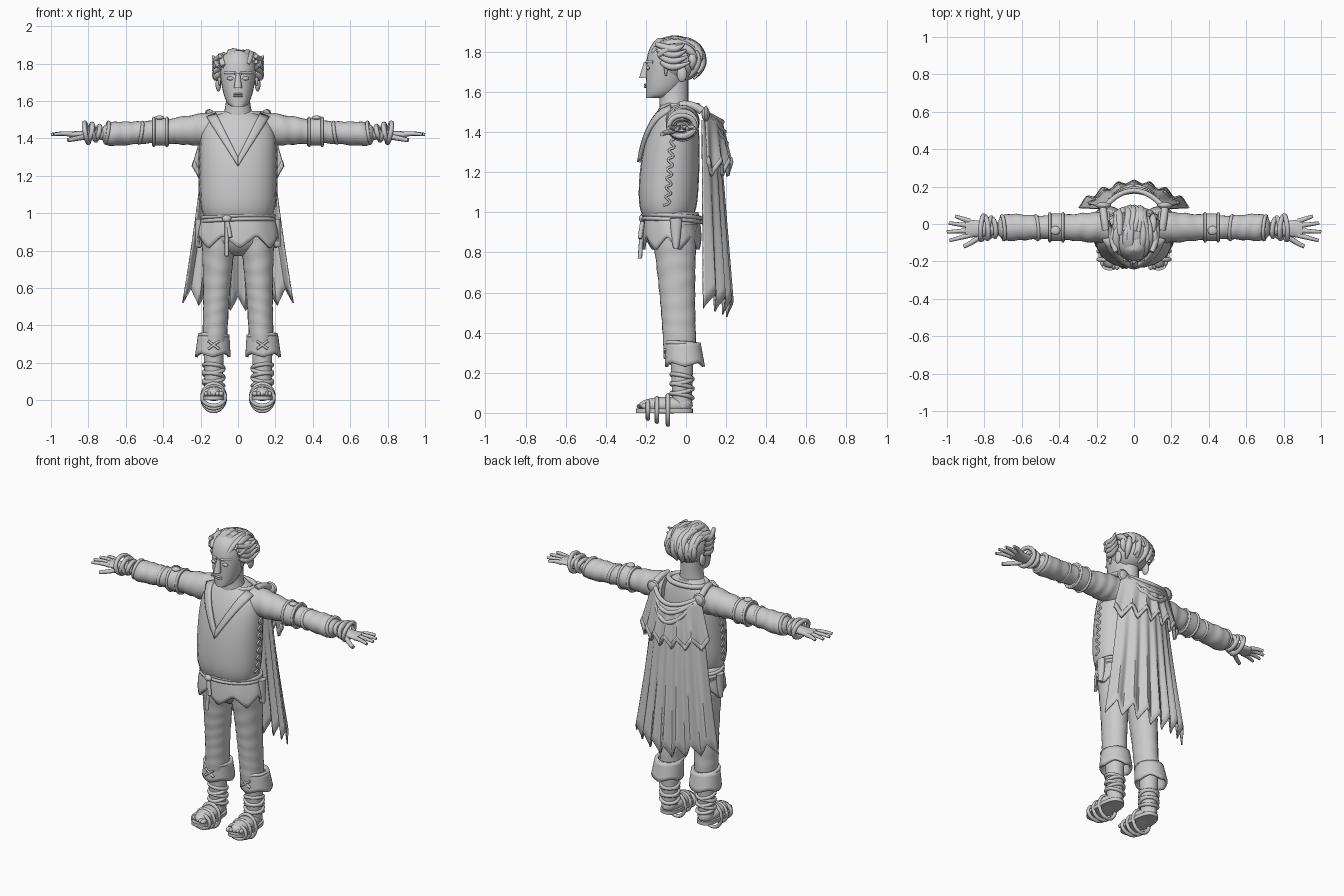
import bpy, bmesh, random
from math import sin, cos, pi, radians, copysign, sqrt
from mathutils import Matrix, Vector

random.seed(4)
default_cube = bpy.data.objects.get("Cube")
if default_cube:
    bpy.data.objects.remove(default_cube)

GREY = (.6, .6, .6, 1)
grey = bpy.data.materials.new("plain_grey")
grey.use_nodes = True
grey.diffuse_color = GREY
grey.node_tree.nodes["Principled BSDF"].inputs["Base Color"].default_value = GREY


def add_object(name, data):
    obj = bpy.data.objects.new(name, data)
    bpy.context.scene.collection.objects.link(obj)
    data.materials.append(grey)
    return obj


def finish(name, bm, mirror=False, thickness=0):
    bmesh.ops.recalc_face_normals(bm, faces=bm.faces)
    mesh = bpy.data.meshes.new(name)
    bm.to_mesh(mesh)
    bm.free()
    for polygon in mesh.polygons:
        polygon.use_smooth = True
    mesh.set_sharp_from_angle(angle=radians(40))
    obj = add_object(name, mesh)
    if mirror:
        obj.modifiers.new("mirror", "MIRROR").use_mirror_merge = False
    if thickness:
        solid = obj.modifiers.new("thickness", "SOLIDIFY")
        solid.thickness, solid.offset = thickness, 0


def place(axis, along, u, v):
    return {"x": (along, u, v), "y": (u, along, v), "z": (u, v, along)}[axis]


def loft(name, low, high, shape, axis="z", mirror=False, ripple=0, power=2, steps=20, sides=24):
    """Skin ellipses along an axis; shape(t) gives two centres and two radii."""
    bm, rings = bmesh.new(), []
    for step in range(steps + 1):
        t = step / steps
        centre_u, centre_v, radius_u, radius_v = shape(t)
        ring_verts = []
        for side in range(sides):
            angle = 2 * pi * side / sides
            c, s = cos(angle), sin(angle)
            fold = 1 + ripple * sin(t * 50 + 2 * sin(angle + t * 6))
            u = centre_u + radius_u * fold * copysign(abs(c) ** (2 / power), c)
            v = centre_v + radius_v * fold * copysign(abs(s) ** (2 / power), s)
            ring_verts.append(bm.verts.new(place(axis, low + (high - low) * t, u, v)))
        rings.append(ring_verts)
    for lower, upper in zip(rings, rings[1:]):
        for i in range(sides):
            j = (i + 1) % sides
            bm.faces.new((lower[i], lower[j], upper[j], upper[i]))
    bm.faces.new(rings[0])
    bm.faces.new(rings[-1])
    finish(name, bm, mirror)


def sheet(name, columns, rows, surface, thickness, mirror=False):
    bm = bmesh.new()
    grid = [[bm.verts.new(surface(i / columns, j / rows)) for j in range(rows + 1)]
            for i in range(columns + 1)]
    for left, right in zip(grid, grid[1:]):
        for j in range(rows):
            bm.faces.new((left[j], right[j], right[j + 1], left[j + 1]))
    bmesh.ops.remove_doubles(bm, verts=bm.verts, dist=.0001)
    finish(name, bm, mirror, thickness)


def ball(name, centre, radii, mirror=False):
    bm = bmesh.new()
    matrix = Matrix.Translation(centre) @ Matrix.Diagonal((*radii, 1))
    bmesh.ops.create_uvsphere(bm, u_segments=24, v_segments=16, radius=1, matrix=matrix)
    finish(name, bm, mirror)


def strands(name, paths, radius, mirror=False, cyclic=False, taper=lambda t: 1):
    curve = bpy.data.curves.new(name, "CURVE")
    curve.dimensions, curve.bevel_depth, curve.bevel_resolution = "3D", radius, 2
    curve.use_fill_caps, curve.resolution_u = True, 4
    if mirror:
        paths = paths + [[(-x, y, z) for x, y, z in path] for path in paths]
    for path in paths:
        spline = curve.splines.new("NURBS")
        spline.points.add(len(path) - 1)
        for i, (point, position) in enumerate(zip(spline.points, path)):
            point.co = (*position, 1)
            point.radius = taper(i / (len(path) - 1))
        spline.order_u = 3
        spline.use_cyclic_u, spline.use_endpoint_u = cyclic, not cyclic
    add_object(name, curve)


def ring(axis, centre, radius_u, radius_v, tilt=0, count=16):
    angles = [2 * pi * i / count for i in range(count)]
    return [Vector(centre) + Vector(place(axis, tilt * cos(a + 1), radius_u * cos(a), radius_v * sin(a)))
            for a in angles]


def teeth(u, count):
    return abs((u * count) % 2 - 1)


def front(shape, t, x):
    """Depth of a lofted part's front surface."""
    _, centre, width, depth = shape(t)
    return centre - depth * sqrt(1 - min(.97, abs(x) / width) ** 2)


def wrist(x):
    return Vector((x, -.02, 1.43))


def shin(z):
    return Vector((.13, -.02, z))


# Tunic body, neck and hips
WAIST, TORSO_HEIGHT = .97, .58


def torso(t):
    pinch = .03 * (1 - t) ** 12
    return 0, .05 * t * t - .09, .205 * (1 - .7 * t ** 12) - pinch, .15 * (1 - .5 * t ** 4) - pinch


loft("tunic_body", WAIST, WAIST + TORSO_HEIGHT, torso, power=2.2, steps=30)
loft("neck", 1.48, 1.66, lambda t: (0, -.06, .063 + .04 * (1 - t) ** 3, .072))
ball("hips", (0, -.065, .92), (.19, .12, .15))


# V-shaped collar and side lacing
def collar(u, v):
    x = u * (.115 + .05 * v)
    z = 1.3 - .05 * v + u * (.23 + .03 * v)
    return x, front(torso, (z - WAIST) / TORSO_HEIGHT, x) - .01, z


def lacing(t):
    _, centre, width, _ = torso(t)
    return [(width, centre + side * .025, WAIST + TORSO_HEIGHT * (t + side * .01)) for side in (-1, 1)]


sheet("collar_band", 12, 3, collar, .02, mirror=True)
strands("collar_back", [ring("z", (0, -.02, 1.53), .13, .08)], .016, cyclic=True)
strands("side_lacing", [sum([lacing(.12 + .08 * i) for i in range(8)], [])], .006, mirror=True)


# Ragged tunic skirt, rope belt and hip sheaths
def skirt(u, v):
    angle = 2 * pi * u
    flare = sin(v * pi / 2)
    return ((.175 + .035 * flare) * cos(angle), (.125 + .015 * flare) * sin(angle) - .07,
            1 - v * (.12 + .07 * teeth(u + .1, 14)))


sheet("tunic_skirt", 84, 6, skirt, .014)
strands("rope_belt", [ring("z", (0, -.07, z), .195, .145, .01) for z in (.96, .98)], .011, cyclic=True)
strands("belt_tails", [[(.02 * k * t - .06, -.215 - .015 * t, WAIST - (.2 - .1 * k) * t)
                        for t in (0, .5, 1)] for k in (0, 1)], .011)
ball("belt_knot", (-.06, -.215, WAIST), (.025, .02, .02))
loft("hip_sheath", .82, WAIST, lambda t: (.21, -.05, .018, .01 + .02 * sqrt(t)), mirror=True)

# Head, face and ears
CHIN, HEAD_HEIGHT = 1.57, .3


def head(t):
    width = .11 * (t + .01) ** .25 * sqrt(1.01 - t ** 8)
    return 0, 1.2 * width - .2 + .06 * t ** 6, width, 1.2 * width


loft("head", CHIN, CHIN + HEAD_HEIGHT, head, power=2.2, steps=30)
loft("nose", 1.67, 1.75, lambda t: (0, .01 * t - .21, .022 - .012 * t, .024 - .014 * t))
ball("eye", (.04, -.19, 1.72), (.02, .01, .01), mirror=True)
strands("eyebrows", [[(x, front(head, .6, x), CHIN + .6 * HEAD_HEIGHT) for x in (.015, .04, .07)]],
        .008, mirror=True)
for name, z in ("upper_lip", 1.637), ("lower_lip", 1.626):
    ball(name, (0, -.2, z), (.026, .01, .006))
ball("ear", (.105, -.02, 1.69), (.015, .025, .04), mirror=True)


# Swept-back hair
def lock(x, start, end, lift):
    sway, path = random.uniform(-.03, .03), []
    start, end = [radians(angle + random.uniform(-12, 12)) for angle in (start, end)]
    for i in range(8):
        t = i / 7
        angle = start + (end - start) * t
        across = max(-.11, min(.11, x + sway * sin(pi * t)))
        reach = sqrt(1 - (across / .14) ** 2) * (1 + lift * t ** 4)
        path.append((across, -.05 - .135 * reach * cos(angle), 1.755 + .11 * reach * sin(angle)))
    return path


def hair_taper(t):
    return .15 + .85 * sin(pi * (.18 + .78 * t))


def side_lock(i):
    z = 1.84 - .03 * i
    return [(.095, .01 * i - .15, z), (.115, -.1, z - .02), (.12, -.04, z - .03), (.135, .01 * i - .01, z)]


ball("hair_cap", (0, -.045, 1.76), (.113, .13, .113))
sweeps = [(30, 130, .06), (95, 185, .1), (140, 225, .04)]
strands("hair_locks", [lock(.025 * i, *sweep) for sweep in sweeps for i in range(-4, 5)], .021, taper=hair_taper)
strands("side_locks", [side_lock(i) for i in range(4)], .02, mirror=True, taper=hair_taper)
strands("sideburns", [[(.1, -.1, z) for z in (1.8, 1.74, 1.68)]], .016, mirror=True, taper=hair_taper)


# Sleeves, arm bands and wrist wraps
def sleeve(t):
    radius = (.07 + .01 * cos(5.5 * t)) * sqrt(1.1 - t ** 20)
    return -.018, 1.45 - .03 * t, radius, radius * (1.07 - .2 * t)


loft("sleeve", .13, .73, sleeve, "x", mirror=True, ripple=.03, steps=50)
loft("arm_band", .37, .46, lambda t: (-.018, 1.435, .074, .074), "x", mirror=True, steps=2)
strands("arm_band_rims", [ring("x", (x, -.018, 1.435), .075, .075) for x in (.38, .45)], .008, True, True)
ball("arm_band_buckle", (.42, -.035, 1.51), (.026, .024, .012), mirror=True)
strands("sleeve_ties", [ring("x", wrist(x), .064, .056, .01) for x in (.52, .7)], .01, True, True)
strands("wrist_wraps", [ring("x", wrist(.75 + .02 * i), .048 + .006 * i, .036 + .006 * i, .012 * (-1) ** i)
                        for i in range(4)], .013, True, True)


# Hands with fanned fingers
def finger(i):
    angle, length = .2 * i - .26, .12 - .01 * (i - 1) ** 2
    base = Vector((.88, .025 * i - .06, 1.42))
    reach = Vector((cos(angle), sin(angle), 0)) * length
    return [base, base + reach / 2 + Vector((0, 0, .01)), base + reach]


loft("hand", .7, .9, lambda t: (-.025, 1.42, .035 + .017 * t * t, .03 - .014 * t), "x", mirror=True)
strands("fingers", [finger(i) for i in range(4)], .0145, mirror=True, taper=lambda t: 1 - .4 * t)
strands("thumb", [[(.81, -.055, 1.41), (.86, -.1, 1.4), (.91, -.12, 1.39)]], .016, mirror=True,
        taper=lambda t: 1 - .3 * t)


# Trousers and turned-up cuffs
def trouser(t):
    width = .066 + .034 * t * t
    return .125 - .025 * t, -.03 - .03 * t, width, width + .016


def cuff(u, v):
    angle, radius = 2 * pi * u, .076 + .012 * v
    return (.13 + .005 * v + radius * cos(angle), -.015 + .01 * v + (radius + .004) * sin(angle),
            .35 - v * (.1 + .02 * teeth(u, 8)))


loft("trouser_leg", .31, .94, trouser, mirror=True, ripple=.013, steps=50)
sheet("trouser_cuff", 48, 5, cuff, .016, mirror=True)
strands("cuff_rim", [ring("z", shin(.345), .076, .08, .006)], .011, True, True)
strands("cuff_stitches", [[(.13 + side * .03 * k, -.105, .295 + .022 * k) for k in (-1, 0, 1)]
                          for side in (-1, 1)], .007, True)

# Lower legs, feet and strapped sandals
loft("lower_leg", .03, .32, lambda t: (.13, -.02, .046 + .01 * t, .046 + .014 * t), mirror=True)
ball("foot", (.13, -.1, .038), (.056, .135, .042), mirror=True)
ball("heel", (.13, -.015, .045), (.047, .047, .045), mirror=True)
loft("sandal_sole", 0, .022, lambda t: (.13, -.107, .063, .142), mirror=True, power=2.7, steps=1)
for i in range(5):
    ball("toe", (.09 + .02 * i, .005 * i - .222, .034), (.015 - .001 * i, .024, .014), mirror=True)
strands("ankle_wraps", [ring("z", shin(.085 + .024 * i), .053, .053, .013 * (-1) ** i) for i in range(5)],
        .011, True, True)
strands("foot_straps", [ring("y", (.13, y, .015), .062, height) for y, height in
                        ((-.19, .045), (-.145, .06), (-.09, .075))], .011, True, True)


# Long pleated cape and short mantle with jagged hems
def drape(u, v, width, depth, top, bottom, pleat):
    bow = 1 - u * u
    top -= .06 * bow
    return u * width, depth + .02 * v + (.085 + .035 * v) * bow + pleat * v, top + (bottom - top) * v


def cape(s, v):
    u = 2 * s - 1
    hem = .47 + .085 * teeth(u, 7) + .05 * abs(u)
    return drape(u, v, .175 + .12 * v ** 1.3, .08, 1.46, hem, .014 * cos(7 * pi * u))


def mantle(s, v):
    u = 2 * s - 1
    return drape(u, v, .17 + .075 * v, .095, 1.505, 1.18 + .07 * teeth(u, 6), .008 * cos(6 * pi * u) - .015)


def fold(sag):
    return [(.16 * u, .09 + (.08 + sag / 5) * (1 - u * u), 1.5 - sag * (1 - u * u))
            for u in [i / 4 for i in range(-4, 5)]]


sheet("long_cape", 56, 14, cape, .008)
sheet("mantle", 48, 8, mantle, .008)
sheet("mantle_trim", 48, 2, lambda s, v: mantle(s, .88 + .12 * v), .017)
strands("mantle_folds", [fold(sag) for sag in (.05, .1, .16)], .014)
strands("shoulder_straps", [[(.15, -.03, 1.535), (.16, .03, 1.545), (.165, .08, 1.505)]], .02, mirror=True)
ball("cape_brooch", (.165, .098, 1.49), (.036, .02, .036), mirror=True)
strands("brooch_rims", [ring("y", (.165, .1, 1.49), .036, .036)], .007, mirror=True, cyclic=True)
